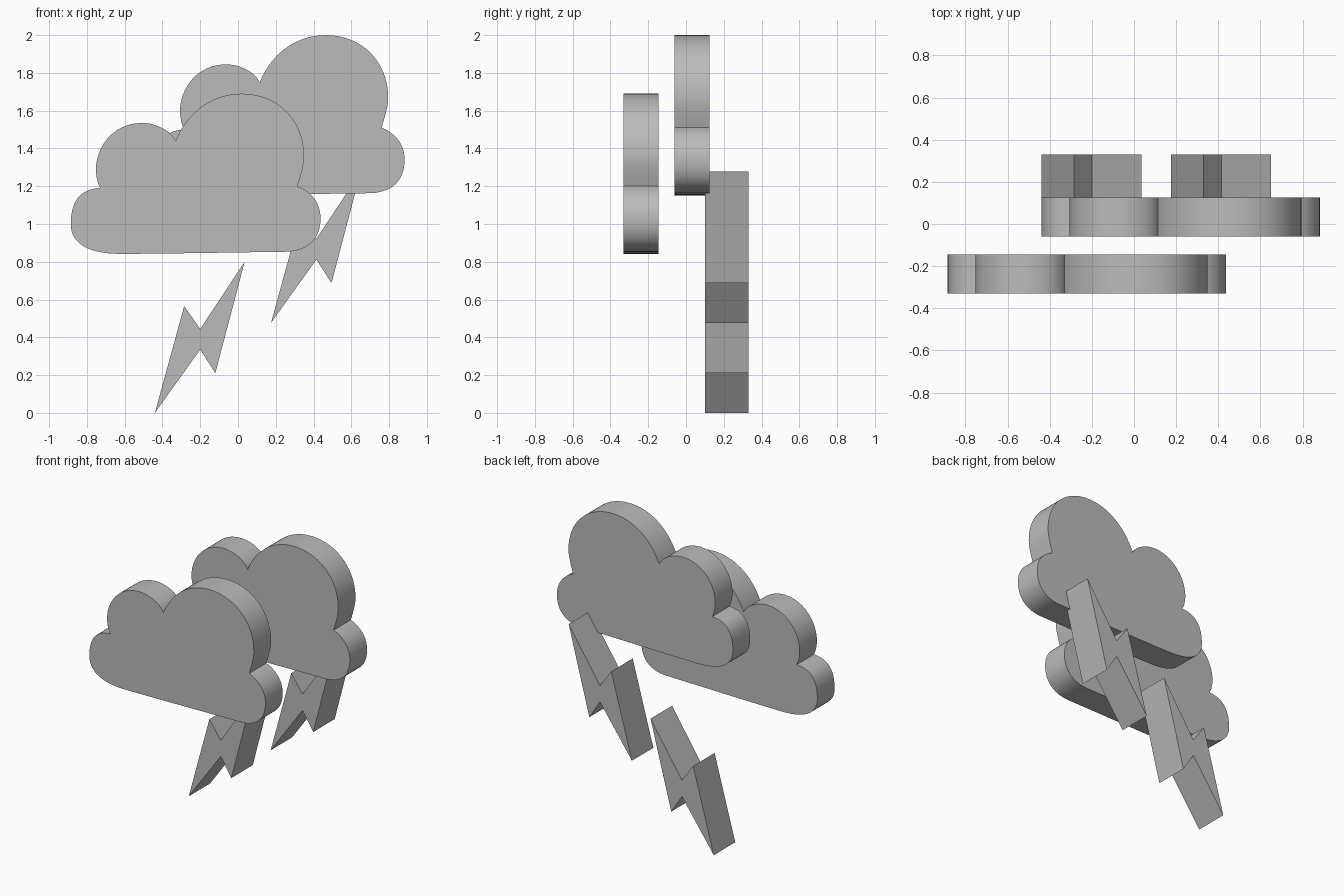
import bpy
import bmesh
from mathutils import Vector
from mathutils.geometry import interpolate_bezier

cube = bpy.data.objects.get("Cube")
if cube:
    bpy.data.objects.remove(cube, do_unlink=True)

GREY = (0.5, 0.5, 0.5, 1)
grey = bpy.data.materials.new("plain_grey")
grey.use_nodes = True
grey.diffuse_color = GREY
grey.node_tree.nodes["Principled BSDF"].inputs["Base Color"].default_value = GREY


def slab(name, outline, offset, front, back, smooth=False):
    """Extrude an x-z outline from y = front to y = back."""
    bm = bmesh.new()
    dx, dz = offset
    face = bm.faces.new([bm.verts.new((x + dx, front, z + dz)) for x, z in outline])
    new = bmesh.ops.extrude_face_region(bm, geom=[face], use_keep_orig=True)["geom"]
    verts = [v for v in new if isinstance(v, bmesh.types.BMVert)]
    bmesh.ops.translate(bm, verts=verts, vec=(0, back - front, 0))
    bmesh.ops.recalc_face_normals(bm, faces=bm.faces)
    mesh = bpy.data.meshes.new(name)
    bm.to_mesh(mesh)
    bm.free()
    mesh.materials.append(grey)
    obj = bpy.data.objects.new(name, mesh)
    bpy.context.collection.objects.link(obj)
    if smooth:
        bpy.ops.object.select_all(action="DESELECT")
        obj.select_set(True)
        bpy.context.view_layer.objects.active = obj
        bpy.ops.object.shade_smooth_by_angle(angle=0.5)


def curved_outline(start, segments, steps=16):
    """Closed outline from cubic segments (handle, handle, end)."""
    points, here = [], start
    for h1, h2, end in segments:
        knots = [Vector((*p, 0)) for p in (here, h1, h2, end)]
        points += [p.xy for p in interpolate_bezier(*knots, steps)[:-1]]
        here = end
    return points


# Cloud outline, clockwise from the notch above the left lobe
cloud = curved_outline((-0.73, 1.19), [
    ((-0.80, 1.33), (-0.70, 1.535), (-0.51, 1.535)),   # small puff
    ((-0.44, 1.535), (-0.36, 1.50), (-0.33, 1.44)),
    ((-0.27, 1.59), (-0.14, 1.69), (0.02, 1.69)),      # large puff
    ((0.21, 1.69), (0.35, 1.55), (0.35, 1.36)),
    ((0.35, 1.31), (0.33, 1.25), (0.315, 1.20)),
    ((0.39, 1.17), (0.437, 1.11), (0.437, 1.03)),      # end lobe
    ((0.437, 0.92), (0.37, 0.855), (0.25, 0.853)),
    ((0.05, 0.851), (-0.40, 0.842), (-0.62, 0.842)),   # flat base
    ((-0.80, 0.842), (-0.885, 0.90), (-0.885, 1.00)),  # other end lobe
    ((-0.885, 1.13), (-0.83, 1.185), (-0.73, 1.19)),
])
slab("front_cloud", cloud, (0, 0), -0.33, -0.145, smooth=True)
slab("rear_cloud", cloud, (0.445, 0.31), -0.06, 0.125, smooth=True)

# Lightning bolts
bolt = [(-0.44, 0), (-0.285, 0.565), (-0.20, 0.445),
        (0.035, 0.80), (-0.12, 0.21), (-0.20, 0.335)]
slab("lower_bolt", bolt, (0, 0), 0.10, 0.33)
slab("upper_bolt", bolt, (0.615, 0.477), 0.10, 0.33)
